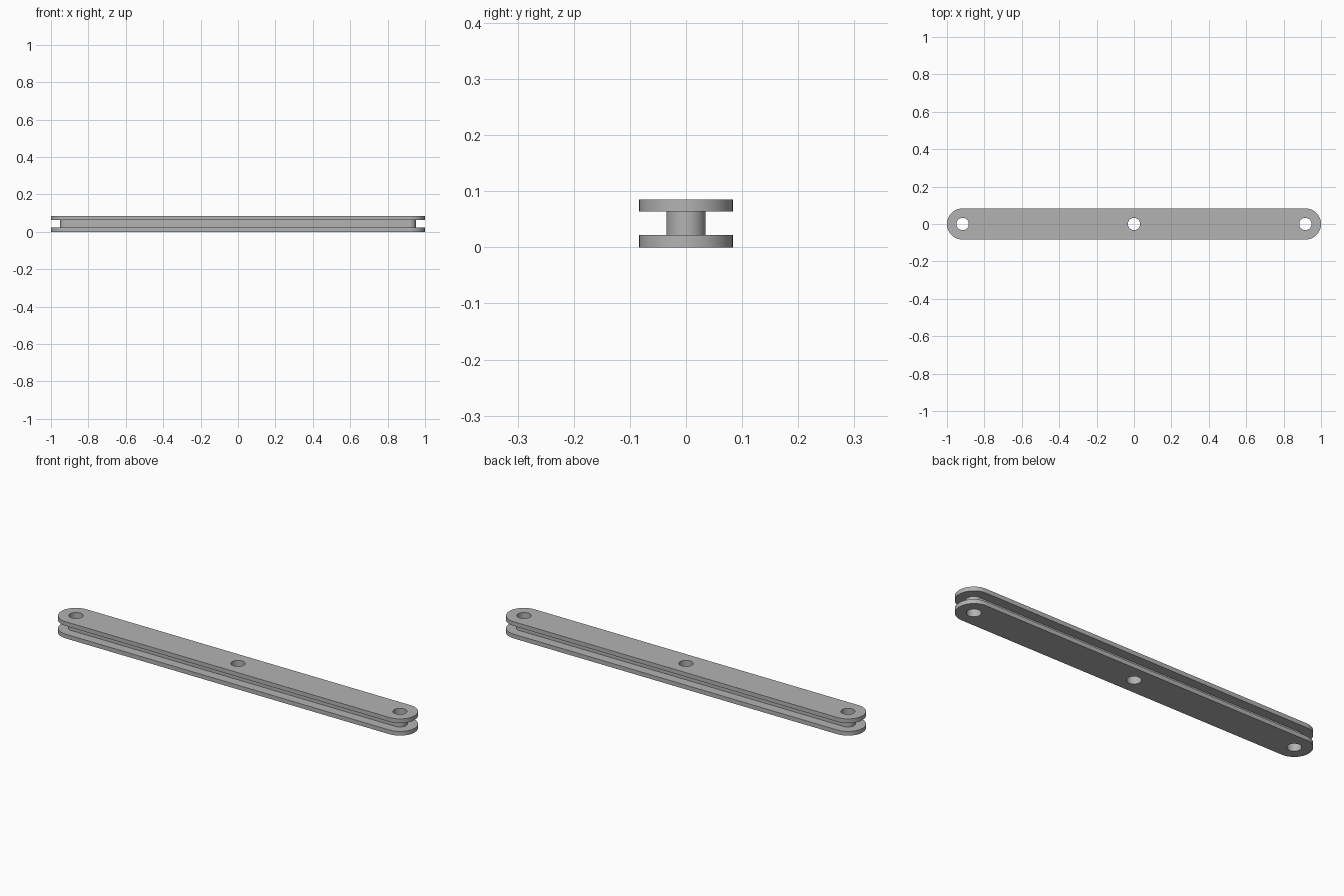
import bpy
from math import pi, sin, cos

cube = bpy.data.objects.get("Cube")
if cube:
    bpy.data.objects.remove(cube, do_unlink=True)

steel = bpy.data.materials.new("grey steel")
steel.use_nodes = True
grey = (0.45, 0.45, 0.45, 1)
steel.diffuse_color = grey
steel.node_tree.nodes["Principled BSDF"].inputs["Base Color"].default_value = grey

PIN_X = 0.9165      # distance of the end holes from the centre
HOLE_R = 0.033
SEG = 24            # segments per half circle


def arc(cx, radius, start, sweep, count):
    return [(cx + radius * cos(start + sweep * i / count),
             radius * sin(start + sweep * i / count)) for i in range(count + 1)]


def add_loop(curve, points):
    spline = curve.splines.new("POLY")
    spline.points.add(len(points) - 1)
    for p, (x, y) in zip(spline.points, points):
        p.co = (x, y, 0, 1)
    spline.use_cyclic_u = True


def slotted_bar(name, radius, z0, z1):
    """Round-ended bar with three through holes."""
    curve = bpy.data.curves.new(name, "CURVE")
    curve.dimensions = "2D"
    curve.fill_mode = "BOTH"
    curve.extrude = (z1 - z0) / 2
    add_loop(curve, arc(PIN_X, radius, -pi / 2, pi, SEG)
             + arc(-PIN_X, radius, pi / 2, pi, SEG))
    for x in (-PIN_X, 0, PIN_X):
        add_loop(curve, arc(x, HOLE_R, 0, 2 * pi, 2 * SEG)[:-1])
    obj = bpy.data.objects.new(name, curve)
    bpy.context.collection.objects.link(obj)
    obj.location.z = (z0 + z1) / 2
    curve.materials.append(steel)
    bpy.ops.object.select_all(action="DESELECT")
    obj.select_set(True)
    bpy.context.view_layer.objects.active = obj
    bpy.ops.object.convert(target="MESH")
    # Weld the caps to the walls so shading is continuous
    bpy.ops.object.mode_set(mode="EDIT")
    bpy.ops.mesh.select_all(action="SELECT")
    bpy.ops.mesh.remove_doubles(threshold=0.0001)
    bpy.ops.mesh.normals_make_consistent(inside=False)
    bpy.ops.object.mode_set(mode="OBJECT")
    bpy.ops.object.shade_smooth_by_angle(angle=pi / 6)


# Two outer plates joined by a narrow core
slotted_bar("lower_plate", 0.0835, 0, 0.0215)
slotted_bar("core_bar", 0.035, 0.0215, 0.064)
slotted_bar("upper_plate", 0.0835, 0.064, 0.0855)
